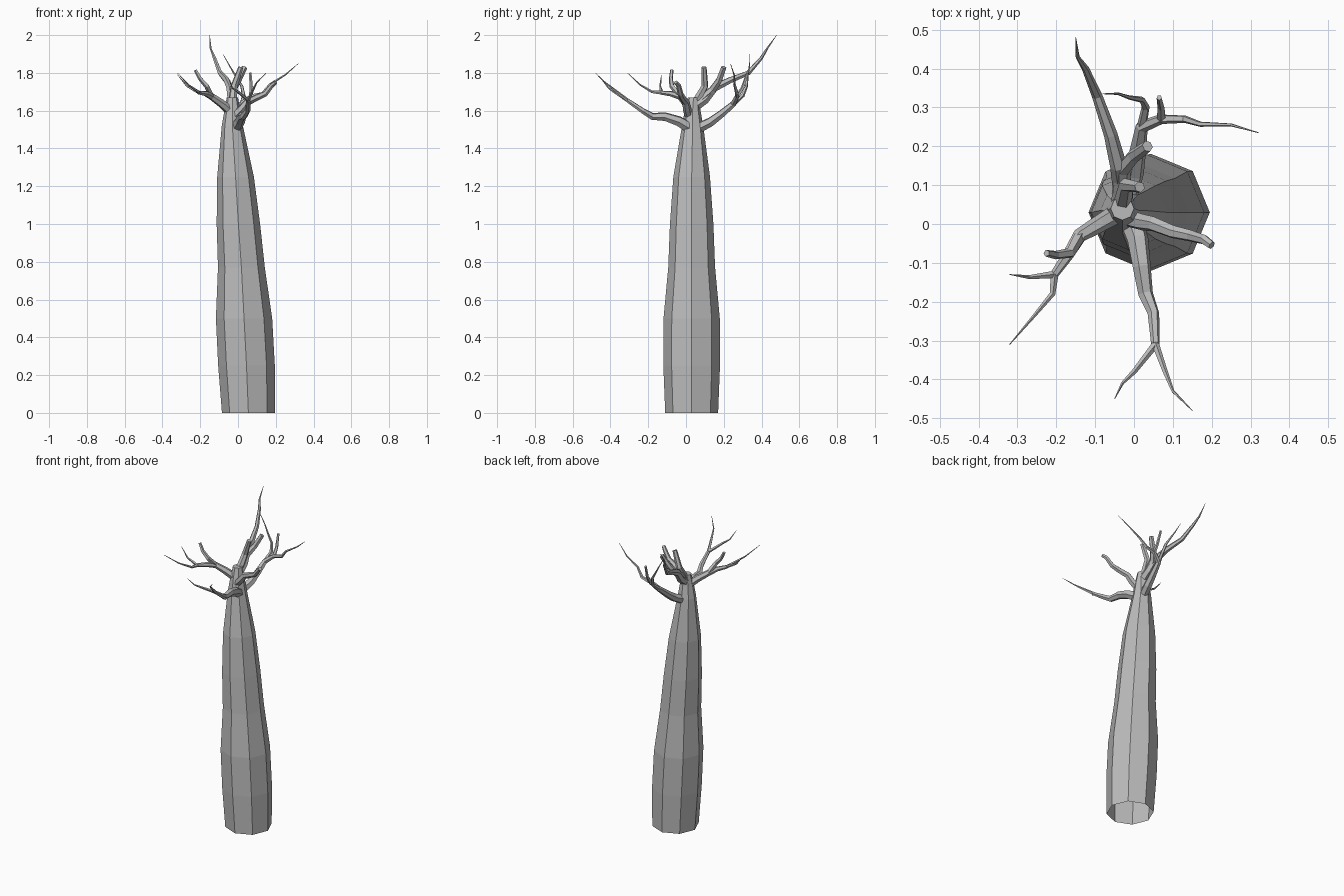
import bpy, bmesh
from math import cos, sin, tau
from mathutils import Vector

cube = bpy.data.objects.get("Cube")
if cube:
    bpy.data.objects.remove(cube, do_unlink=True)

# Bark colour
bark = bpy.data.materials.new("grey_bark")
bark.use_nodes = True
GREY = (0.5, 0.5, 0.5, 1)
bark.diffuse_color = GREY
bark.node_tree.nodes["Principled BSDF"].inputs["Base Color"].default_value = GREY


def skin(name, rings, cap_start, cap_end):
    """Bridge a list of equal rings of points into a flat-shaded tube."""
    bm = bmesh.new()
    loops = [[bm.verts.new(p) for p in ring] for ring in rings]
    n = len(loops[0])
    for low, high in zip(loops, loops[1:]):
        for i in range(n):
            j = (i + 1) % n
            bm.faces.new((low[i], low[j], high[j], high[i]))
    if cap_start:
        bm.faces.new(loops[0][::-1])
    if cap_end:
        bm.faces.new(loops[-1])
    mesh = bpy.data.meshes.new(name)
    bm.to_mesh(mesh)
    bm.free()
    mesh.materials.append(bark)
    obj = bpy.data.objects.new(name, mesh)
    bpy.context.collection.objects.link(obj)


def circle(centre, u, v, radius, sides):
    return [centre + radius * (cos(tau * i / sides) * u + sin(tau * i / sides) * v)
            for i in range(sides)]


def limb(name, start_r, end_r, *points, sides=5):
    """Tapered limb following a path, with rings square to the path."""
    pts = [Vector(p) for p in points]
    last = len(pts) - 1
    u, old, rings = None, None, []
    for i, p in enumerate(pts):
        t = Vector()
        if i > 0:
            t += (p - pts[i - 1]).normalized()
        if i < last:
            t += (pts[i + 1] - p).normalized()
        t.normalize()
        if u is None:
            u = t.orthogonal().normalized()
        else:
            u = old.rotation_difference(t) @ u
        old = t
        r = start_r + (end_r - start_r) * i / last
        rings.append(circle(p, u, t.cross(u), r, sides))
    skin(name, rings, True, True)


# Trunk: leaning octagonal bottle shape, open underneath (x, y, z, radius)
trunk = [
    (.055, .03, 0, .14), (.045, .03, .25, .15), (.032, .03, .5, .149),
    (.018, .03, .77, .124), (.002, .03, 1, .115), (-.013, .03, 1.25, .097),
    (-.03, .035, 1.52, .056), (-.03, .035, 1.6, .042), (-.03, .04, 1.67, .03),
]
X, Y = Vector((1, 0, 0)), Vector((0, 1, 0))
skin("trunk", [circle(Vector((x, y, z)), X, Y, r, 8) for x, y, z, r in trunk],
     False, True)

# Front bough and its two forks
fork = (.055, -.31, 1.655)
limb("front_bough", .032, .011, (-.01, .02, 1.51), (.01, -.04, 1.545),
     (.02, -.11, 1.568), (.03, -.18, 1.57), (.05, -.23, 1.6), fork, sides=6)
limb("front_twig_right", .01, .001, fork, (0, -.38, 1.70),
     (-.03, -.41, 1.72), (-.05, -.45, 1.77))
limb("front_twig_left", .01, .001, fork, (.08, -.38, 1.71),
     (.10, -.43, 1.75), (.15, -.48, 1.80))

# Right bough with a stub and two twigs
elbow, fork = (-.14, -.03, 1.675), (-.205, -.13, 1.695)
limb("right_bough", .026, .011, (-.03, .035, 1.59), (-.09, 0, 1.64), elbow,
     (-.17, -.08, 1.69), fork, sides=6)
limb("right_stub", .016, .009, elbow, (-.165, -.075, 1.73),
     (-.2, -.08, 1.77), (-.225, -.075, 1.815))
limb("right_twig_outer", .01, .001, fork, (-.27, -.137, 1.73), (-.32, -.13, 1.79))
limb("right_twig_front", .011, .001, fork, (-.21, -.18, 1.70),
     (-.26, -.24, 1.735), (-.32, -.31, 1.80))

# Left bough, broken off short
limb("left_bough", .024, .011, (-.03, .02, 1.56), (.02, .005, 1.61),
     (.05, 0, 1.645), (.1, -.02, 1.67), (.145, -.03, 1.69),
     (.18, -.04, 1.735), (.2, -.055, 1.75), sides=6)

# Tall rear bough
limb("tall_rear_bough", .03, .001, (-.03, .04, 1.62), (-.03, .1, 1.66),
     (-.04, .15, 1.72), (-.06, .23, 1.76), (-.095, .33, 1.80),
     (-.125, .4, 1.88), (-.145, .43, 1.93), (-.15, .48, 2.0), sides=6)

# Low rear bough with a stub and a twig
first, second = (.02, .25, 1.635), (.07, .27, 1.675)
limb("low_rear_bough", .03, .013, (-.025, .05, 1.5), (0, .13, 1.54),
     (.01, .19, 1.585), first, second, sides=6)
limb("low_rear_tip", .013, .001, second, (.13, .27, 1.69), (.17, .257, 1.74),
     (.25, .255, 1.79), (.32, .235, 1.85))
limb("low_rear_stub", .012, .007, second, (.07, .3, 1.72), (.065, .325, 1.80))
limb("low_rear_twig", .013, .001, first, (.03, .3, 1.68), (.02, .32, 1.73),
     (-.01, .325, 1.78), (-.04, .335, 1.83), (-.08, .335, 1.90))

# Short upright stubs on the crown
limb("crown_stub_back", .024, .015, (-.03, .06, 1.64), (-.03, .14, 1.71),
     (0, .175, 1.76), (.035, .2, 1.83), sides=6)
limb("crown_stub_middle", .024, .014, (-.03, .05, 1.64), (-.02, .1, 1.73),
     (.015, .095, 1.83), sides=6)
